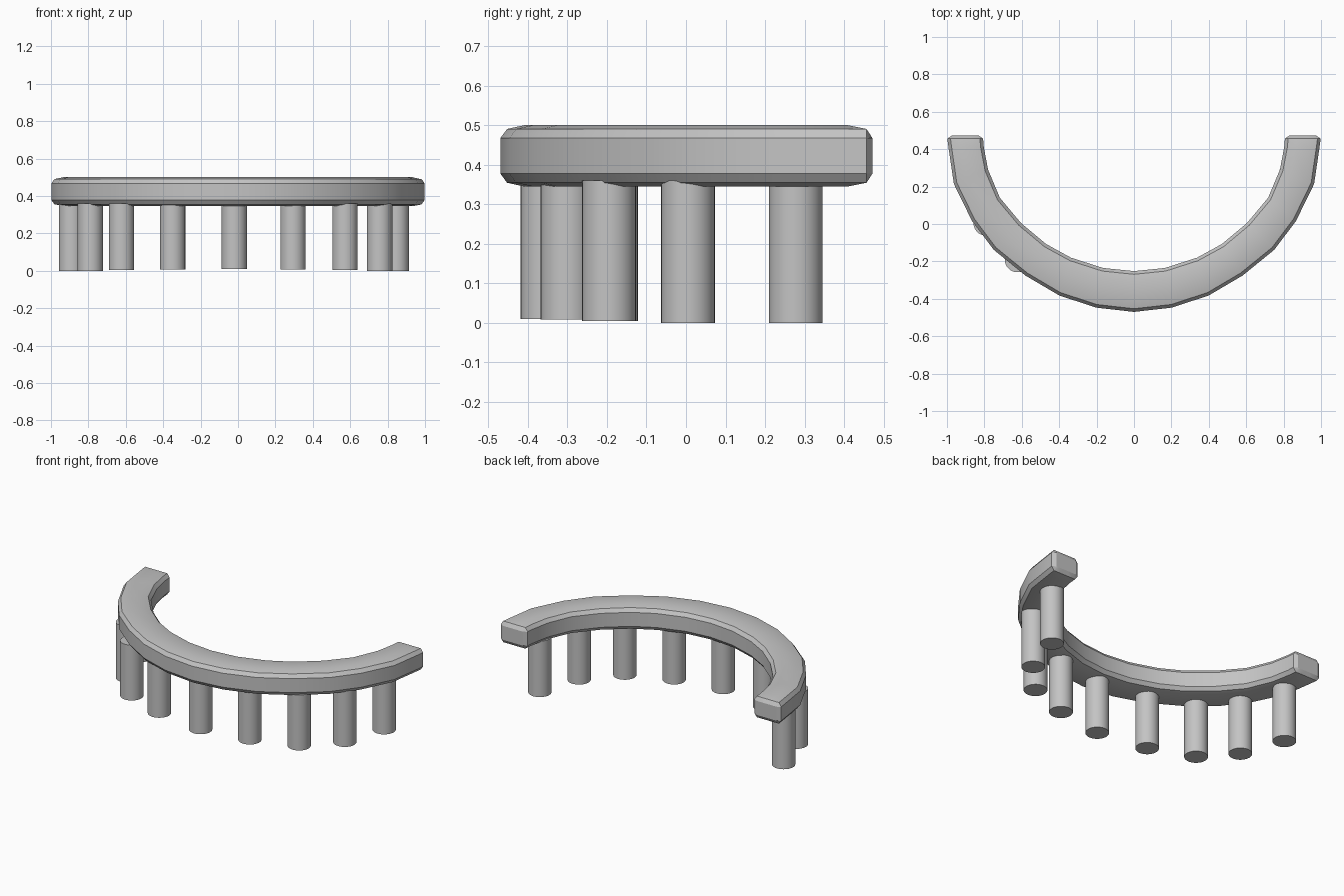
import bpy
import bmesh
from mathutils import Vector

cube = bpy.data.objects.get("Cube")
if cube:
    bpy.data.objects.remove(cube, do_unlink=True)

grey = bpy.data.materials.new("plain grey")
grey.use_nodes = True
grey.diffuse_color = (0.55, 0.55, 0.55, 1)
grey.node_tree.nodes["Principled BSDF"].inputs["Base Color"].default_value = (0.55, 0.55, 0.55, 1)


def finish(bm, name):
    """Turn a bmesh into a smooth-by-angle object."""
    bmesh.ops.recalc_face_normals(bm, faces=bm.faces)
    mesh = bpy.data.meshes.new(name)
    bm.to_mesh(mesh)
    bm.free()
    mesh.materials.append(grey)
    obj = bpy.data.objects.new(name, mesh)
    bpy.context.collection.objects.link(obj)
    bpy.ops.object.select_all(action='DESELECT')
    obj.select_set(True)
    bpy.context.view_layer.objects.active = obj
    bpy.ops.object.shade_smooth_by_angle(angle=0.52)
    return obj


# Curved bar: outer and inner plan points from the middle to the +x tip
OUTER = [(0, -0.47), (0.203, -0.447), (0.40, -0.382), (0.58, -0.276), (0.75, -0.138),
         (0.866, 0.016), (0.963, 0.214), (0.992, 0.41), (0.998, 0.457), (0.975, 0.472)]
INNER = [(0, -0.252), (0.166, -0.235), (0.337, -0.18), (0.47, -0.107), (0.604, 0.005),
         (0.717, 0.14), (0.78, 0.29), (0.803, 0.41), (0.807, 0.457), (0.83, 0.472)]
# Rounded edge: inset from the side wall, height above the bar's mid-height
EDGE = [(0, 0.045), (0.017, 0.068), (0.06, 0.0775)]
MID = 0.4225
# Half-height limit of each section, lower at the rounded tip
LIMIT = [0.0775] * 8 + [0.068, 0.045]


def section(bm, outer, inner, limit, side):
    a, b = Vector((outer[0] * side, outer[1])), Vector((inner[0] * side, inner[1]))
    across = (b - a).normalized()
    upper = [(a + across * d, h) for d, h in EDGE]
    upper += [(b - across * d, h) for d, h in reversed(EDGE)]
    loop = [(p, min(h, limit)) for p, h in upper]
    loop += [(p, -h) for p, h in reversed(loop)]
    return [bm.verts.new((p.x, p.y, MID + h)) for p, h in loop]


bm = bmesh.new()
stations = list(zip(OUTER, INNER, LIMIT))
rings = [section(bm, *s, -1) for s in reversed(stations[1:])]
rings += [section(bm, *s, 1) for s in stations]
for r, s in zip(rings, rings[1:]):
    for i in range(len(r)):
        j = (i + 1) % len(r)
        bm.faces.new((r[i], r[j], s[j], s[i]))
# Flat tip: join the stacked points of the last section into strips
for r in (rings[0], rings[-1]):
    n = len(r)
    for i in range(n // 2 - 1):
        bm.faces.new((r[i], r[i + 1], r[n - 2 - i], r[n - 1 - i]))
finish(bm, "curved_bar")

# Round posts: x, y and foot height
POSTS = [(-0.89, 0.278, 0), (-0.79, 0.005, 0), (-0.623, -0.19, 0.004),
         (-0.35, -0.30, 0.008), (-0.02, -0.351, 0.01), (0.294, -0.30, 0.008),
         (0.572, -0.195, 0.004), (0.757, 0.005, 0), (0.846, 0.278, 0)]
TOP = 0.36
for k, (x, y, foot) in enumerate(POSTS):
    bm = bmesh.new()
    bmesh.ops.create_cone(bm, cap_ends=True, segments=32, radius1=0.068,
                          radius2=0.068, depth=TOP - foot)
    post = finish(bm, f"post_{k + 1}")
    post.location = (x, y, (TOP + foot) / 2)
